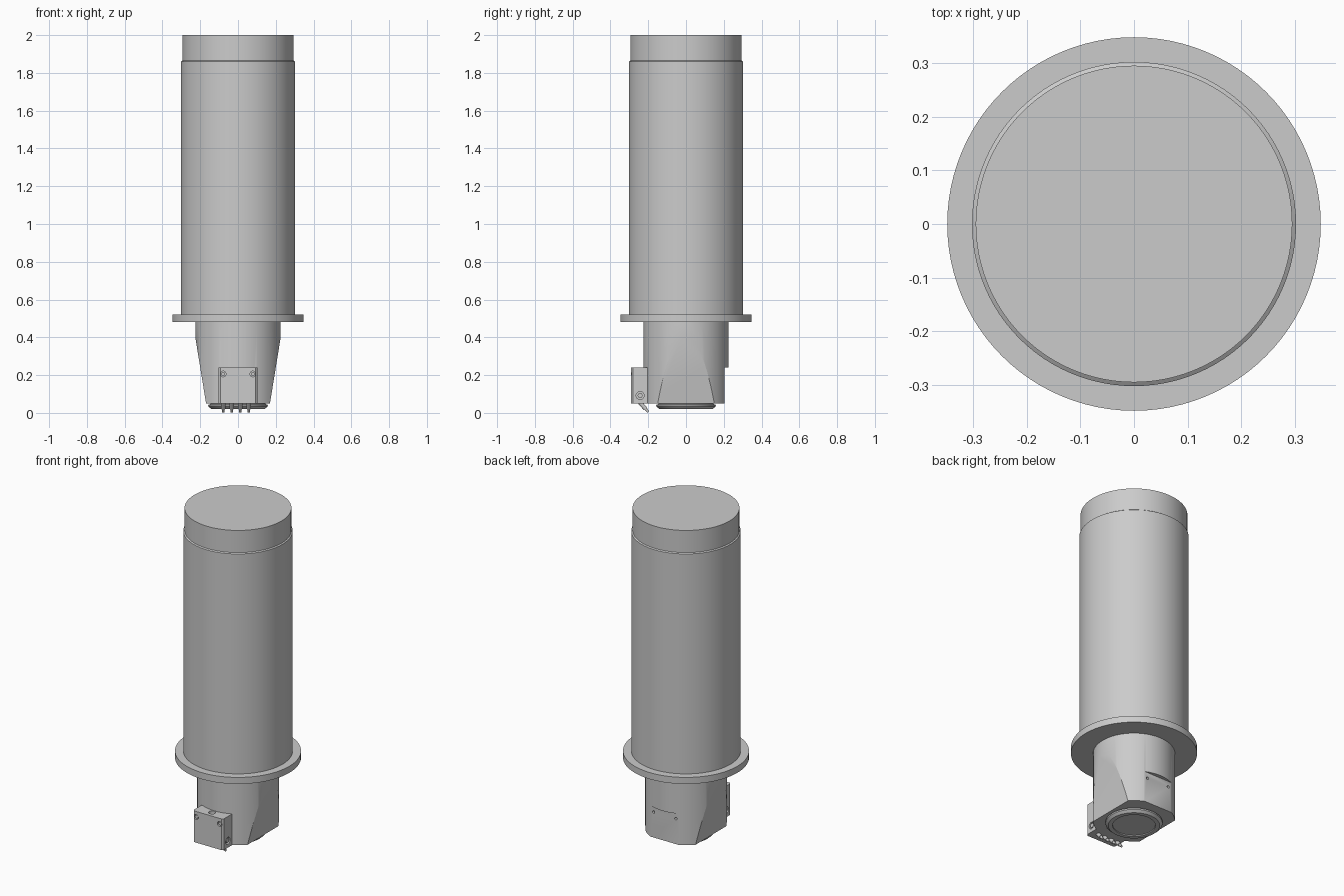
import bpy, bmesh, math
from mathutils import Vector, Matrix

if "Cube" in bpy.data.objects:
    bpy.data.objects.remove(bpy.data.objects["Cube"])

metal = bpy.data.materials.new("plain grey metal")
metal.use_nodes = True
GREY = (0.6, 0.6, 0.6, 1)
metal.diffuse_color = GREY
metal.node_tree.nodes["Principled BSDF"].inputs["Base Color"].default_value = GREY


def finish(bm, name):
    bmesh.ops.recalc_face_normals(bm, faces=bm.faces)
    mesh = bpy.data.meshes.new(name)
    bm.to_mesh(mesh)
    bm.free()
    mesh.materials.append(metal)
    obj = bpy.data.objects.new(name, mesh)
    bpy.context.collection.objects.link(obj)
    return obj


def lathe(name, profile, sides=96):
    """Solid of revolution about z, from (radius, height) points, capped."""
    bm = bmesh.new()
    rings = [[bm.verts.new((r * math.cos(a), r * math.sin(a), z))
              for a in (2 * math.pi * i / sides for i in range(sides))]
             for r, z in profile]
    for low, high in zip(rings, rings[1:]):
        for i in range(sides):
            j = (i + 1) % sides
            bm.faces.new((low[i], low[j], high[j], high[i]))
    bm.faces.new(rings[0])
    bm.faces.new(rings[-1])
    return finish(bm, name)


def rod(name, start, end, radius, tip=None, sides=24):
    """Round bar between two points, optionally tapered."""
    a, b = Vector(start), Vector(end)
    turn = (b - a).to_track_quat('Z', 'Y').to_matrix().to_4x4()
    bm = bmesh.new()
    bmesh.ops.create_cone(bm, cap_ends=True, segments=sides, radius1=radius,
                          radius2=radius if tip is None else tip, depth=(b - a).length,
                          matrix=Matrix.Translation((a + b) / 2) @ turn)
    return finish(bm, name)


def prism(name, outline, direction):
    """Straight extrusion of a planar outline."""
    bm = bmesh.new()
    face = bm.faces.new([bm.verts.new(p) for p in outline])
    new = bmesh.ops.extrude_face_region(bm, geom=[face])["geom"]
    bmesh.ops.translate(bm, vec=direction,
                        verts=[v for v in new if isinstance(v, bmesh.types.BMVert)])
    return finish(bm, name)


def box(name, low, high):
    (x0, y0, z0), (x1, y1, z1) = low, high
    return prism(name, [(x0, y0, z0), (x1, y0, z0), (x1, y1, z0), (x0, y1, z0)],
                 (0, 0, z1 - z0))


def cut(obj, cutter):
    """Subtract a cutter and discard it."""
    mod = obj.modifiers.new("cut", 'BOOLEAN')
    mod.operation = 'DIFFERENCE'
    mod.solver = 'EXACT'
    mod.object = cutter
    bpy.context.view_layer.update()
    with bpy.context.temp_override(object=obj, active_object=obj):
        bpy.ops.object.modifier_apply(modifier=mod.name)
    bpy.data.objects.remove(cutter)


parts = []

# Long cylindrical housing with stepped top, and its mounting flange
parts.append(lathe("housing", [(0.302, 0.5), (0.302, 1.86), (0.295, 1.865), (0.295, 2.0)]))
parts.append(lathe("flange", [(0.348, 0.48), (0.348, 0.52)]))

# Neck with sloping side flats and mounting flats at front and back
neck = lathe("neck", [(0.226, 0.05), (0.226, 0.485)])
for s in (-1, 1):
    cut(neck, prism("slope_cutter", [(s * 0.161, -0.4, 0.0), (s * 0.226, -0.4, 0.4),
                                     (s * 0.4, -0.4, 0.4), (s * 0.4, -0.4, 0.0)],
                    (0, 0.8, 0)))
    cut(neck, box("flat_cutter", (-0.3, min(s * 0.205, s * 0.4), 0),
                  (0.3, max(s * 0.205, s * 0.4), 0.24)))
for x in (-0.075, 0.075):
    cut(neck, rod("hole_cutter", (x, 0.18, 0.205), (x, 0.25, 0.205), 0.008))
parts.append(neck)

# Round window mount under the neck, with a shallow recess
window = lathe("window_mount", [(0.145, 0.055), (0.147, 0.046), (0.158, 0.042),
                                (0.157, 0.034), (0.142, 0.021)])
cut(window, rod("recess_cutter", (0, 0, 0), (0, 0, 0.027), 0.118, sides=64))
parts.append(window)

# Nozzle block with bevelled front corners
block = prism("nozzle_block", [(-0.102, -0.205, 0.05), (0.102, -0.205, 0.05),
                               (0.102, -0.28, 0.05), (0.092, -0.29, 0.05),
                               (-0.092, -0.29, 0.05), (-0.102, -0.28, 0.05)],
              (0, 0, 0.19))
cut(block, rod("port_cutter", (0, -0.25, 0.2), (0, -0.25, 0.26), 0.02))
for s in (-1, 1):
    cut(block, rod("side_port_cutter", (s * 0.09, -0.243, 0.092),
                   (s * 0.12, -0.243, 0.092), 0.021))
    cut(block, rod("bore_cutter", (s * 0.079, -0.3, 0.206), (s * 0.079, -0.275, 0.206), 0.015))
    parts.append(rod("side_plug", (s * 0.085, -0.243, 0.092), (s * 0.1, -0.243, 0.092), 0.013))
    parts.append(rod("block_screw", (s * 0.079, -0.27, 0.206),
                     (s * 0.079, -0.286, 0.206), 0.01))
parts.append(block)

# Row of four slanted nozzles aimed under the window
for i in range(4):
    x = -0.078 + i * 0.045
    parts.append(rod("nozzle", (x, -0.25, 0.062), (x, -0.215, 0.022), 0.011))
    parts.append(rod("nozzle_tip", (x, -0.215, 0.022), (x, -0.2, 0.005), 0.008, tip=0.006))

# Smooth curved sides, sharp rims
bpy.ops.object.select_all(action='DESELECT')
for part in parts:
    part.select_set(True)
bpy.context.view_layer.objects.active = parts[0]
bpy.ops.object.shade_smooth_by_angle(angle=math.radians(25))
